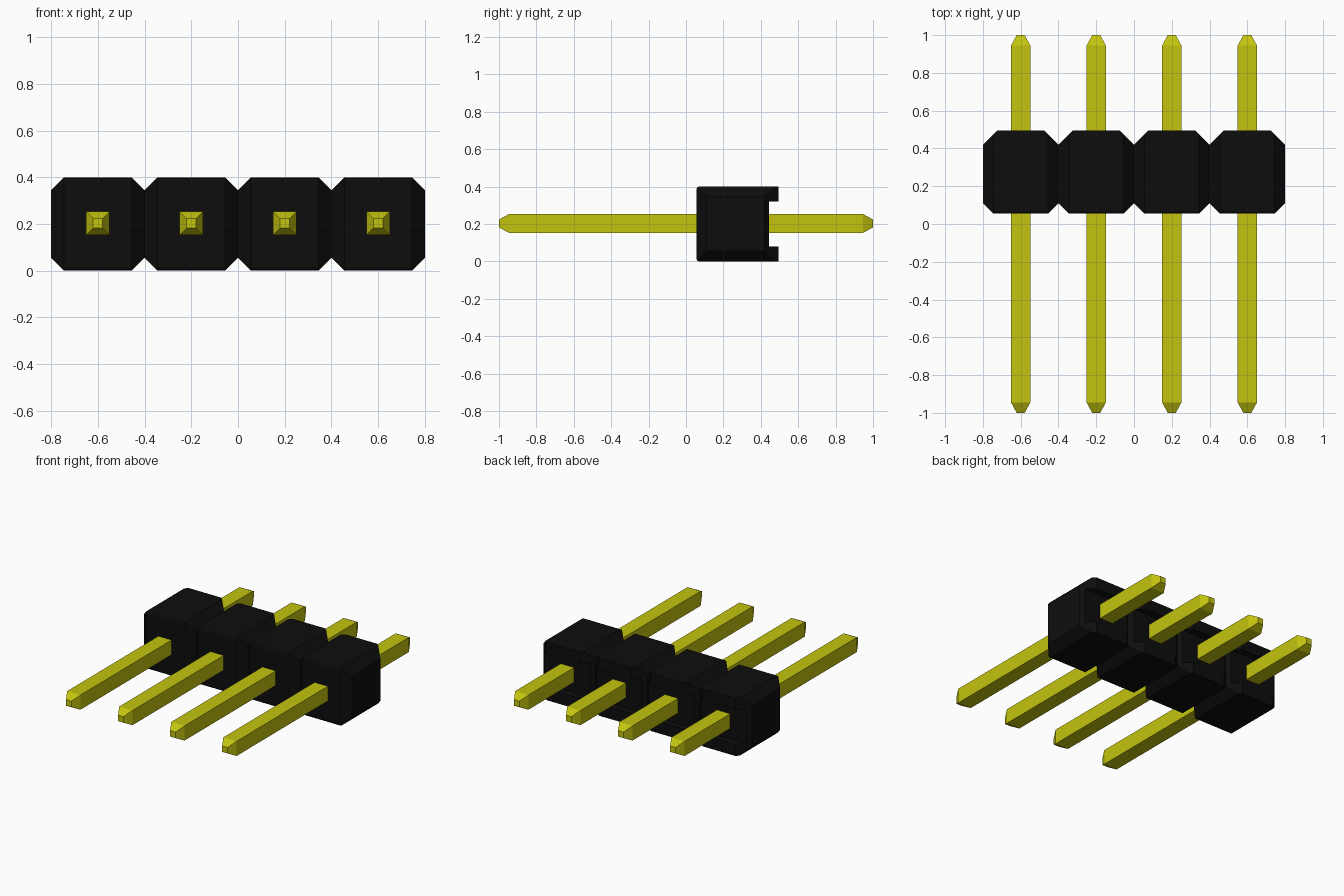
import bpy, bmesh
from mathutils import Vector

cube = bpy.data.objects.get("Cube")
if cube:
    bpy.data.objects.remove(cube)


def material(name, rgb, rough):
    m = bpy.data.materials.new(name)
    m.use_nodes = True
    m.diffuse_color = (*rgb, 1)
    b = m.node_tree.nodes["Principled BSDF"]
    b.inputs["Base Color"].default_value = (*rgb, 1)
    b.inputs["Roughness"].default_value = rough
    return m


black = material("black plastic", (0.004, 0.004, 0.004), 0.6)
gold = material("yellow metal", (0.55, 0.55, 0.005), 0.4)

COUNT, PITCH, HEIGHT = 4, 0.4, 0.4
FRONT, BACK = 0.055, 0.495
HALF = COUNT * PITCH / 2


def new_object(name, bm, mat):
    bmesh.ops.recalc_face_normals(bm, faces=bm.faces)
    me = bpy.data.meshes.new(name)
    bm.to_mesh(me)
    bm.free()
    me.materials.append(mat)
    ob = bpy.data.objects.new(name, me)
    bpy.context.scene.collection.objects.link(ob)
    return ob


def prism(name, outline, axis, start, end):
    """Extrude a 2D outline along an axis (0 = x, 1 = y, 2 = z)."""
    bm = bmesh.new()
    verts = []
    for a, b in outline:
        co = [a, b]
        co.insert(axis, start)
        verts.append(bm.verts.new(co))
    face = bm.faces.new(verts)
    out = bmesh.ops.extrude_face_region(bm, geom=[face])
    move = Vector((0, 0, 0))
    move[axis] = end - start
    bmesh.ops.translate(bm, vec=move,
                        verts=[v for v in out["geom"] if isinstance(v, bmesh.types.BMVert)])
    return new_object(name, bm, black)


def notched_strip(low, high, low_cut, high_cut):
    """Row of chamfered cells: V notches between neighbours on both sides."""
    lower, upper = [], []
    for i in range(COUNT):
        x0 = -HALF + i * PITCH
        x1 = x0 + PITCH
        lower += [(x0, low + low_cut), (x0 + low_cut, low), (x1 - low_cut, low)]
        upper += [(x0, high - high_cut), (x0 + high_cut, high), (x1 - high_cut, high)]
    lower.append((HALF, low + low_cut))
    upper.append((HALF, high - high_cut))
    return lower + upper[::-1]


# Housing: the common volume of the front, top and side outlines
housing = prism("housing", notched_strip(0, HEIGHT, 0.055, 0.055), 1, FRONT - 0.1, BACK + 0.1)
top_shape = prism("housing_top_cutter", notched_strip(FRONT, BACK, 0.055, 0.075), 2, -0.1, HEIGHT + 0.1)
r, floor, lip = 0.015, 0.445, 0.08
side = [(FRONT + r, 0), (BACK, 0), (BACK, lip), (floor, lip), (floor, HEIGHT - lip),
        (BACK, HEIGHT - lip), (BACK, HEIGHT), (FRONT + r, HEIGHT),
        (FRONT + r * 0.3, HEIGHT - r * 0.3), (FRONT, HEIGHT - r),
        (FRONT, r), (FRONT + r * 0.3, r * 0.3)]
side_shape = prism("housing_side_cutter", side, 0, -HALF - 0.1, HALF + 0.1)

for cutter in (top_shape, side_shape):
    mod = housing.modifiers.new("Intersect", "BOOLEAN")
    mod.operation = "INTERSECT"
    mod.solver = "EXACT"
    mod.object = cutter
bpy.context.view_layer.update()
graph = bpy.context.evaluated_depsgraph_get()
shaped = bpy.data.meshes.new_from_object(housing.evaluated_get(graph))
housing.modifiers.clear()
housing.data = shaped
for cutter in (top_shape, side_shape):
    bpy.data.objects.remove(cutter)

# Pins: square bars with tapered tips at both ends
PIN_Z = 0.203
for i in range(COUNT):
    x = -HALF + (i + 0.5) * PITCH
    bm = bmesh.new()
    rings = []
    for y, h in ((-1, 0.021), (-0.945, 0.051), (0.945, 0.051), (1, 0.021)):
        rings.append([bm.verts.new((x + sx * h, y, PIN_Z + sz * h))
                      for sx, sz in ((-1, -1), (1, -1), (1, 1), (-1, 1))])
    for a, b in zip(rings, rings[1:]):
        for k in range(4):
            n = (k + 1) % 4
            bm.faces.new((a[k], a[n], b[n], b[k]))
    bm.faces.new(rings[0])
    bm.faces.new(rings[-1])
    new_object(f"pin_{i + 1}", bm, gold)
